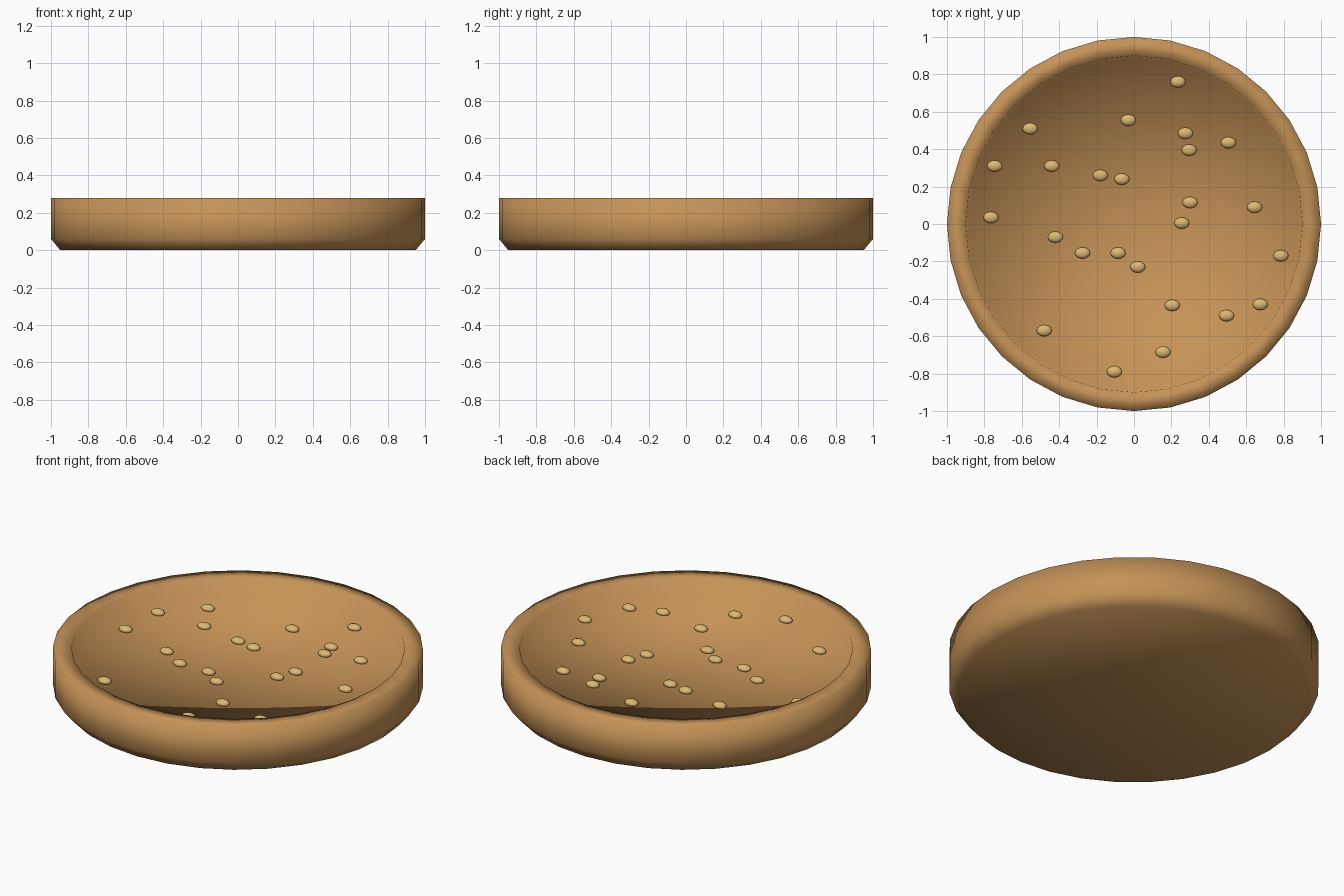
import bpy, bmesh, math

if "Cube" in bpy.data.objects:
    bpy.data.objects.remove(bpy.data.objects["Cube"])

SIDES = 32
FLOOR = 0.17


def material(name, rgb):
    m = bpy.data.materials.new(name)
    m.diffuse_color = (*rgb, 1)
    m.use_nodes = True
    m.node_tree.nodes["Principled BSDF"].inputs["Base Color"].default_value = m.diffuse_color
    return m


def finish(bm, name, mat):
    bmesh.ops.recalc_face_normals(bm, faces=bm.faces)
    for f in bm.faces:
        f.smooth = True
    me = bpy.data.meshes.new(name)
    bm.to_mesh(me)
    bm.free()
    me.materials.append(mat)
    ob = bpy.data.objects.new(name, me)
    bpy.context.collection.objects.link(ob)
    return ob


crust = material("crust", (0.56, 0.29, 0.095))
seed_mat = material("seed", (0.74, 0.48, 0.17))

# Bun base: lathed profile with chamfered foot, flat rim and recessed floor
profile = [(0, 0), (0.95, 0), (1, 0.06), (1, 0.28), (0.9, 0.28), (0.88, FLOOR), (0, FLOOR)]
bm = bmesh.new()
verts = [bm.verts.new((r, 0, z)) for r, z in profile]
edges = [bm.edges.new(p) for p in zip(verts, verts[1:])]
bmesh.ops.spin(bm, geom=verts + edges, cent=(0, 0, 0), axis=(0, 0, 1),
               angle=math.tau, steps=SIDES)
bmesh.ops.remove_doubles(bm, verts=bm.verts, dist=0.0005)
finish(bm, "bun_base", crust)

# Seeds scattered on the floor
spots = [(0.235, 0.76), (-0.03, 0.555), (-0.555, 0.51), (0.275, 0.485), (0.505, 0.435),
         (0.295, 0.395), (-0.745, 0.31), (-0.44, 0.31), (-0.18, 0.26), (-0.065, 0.24),
         (0.30, 0.115), (0.645, 0.09), (-0.765, 0.035), (0.255, 0.005), (-0.42, -0.07),
         (-0.275, -0.155), (-0.085, -0.155), (0.02, -0.23), (0.785, -0.17),
         (0.205, -0.435), (0.495, -0.49), (0.675, -0.43), (-0.48, -0.57),
         (0.155, -0.685), (-0.105, -0.79)]
bm = bmesh.new()
for x, y in spots:
    new = bmesh.ops.create_uvsphere(bm, u_segments=12, v_segments=8, radius=1)["verts"]
    bmesh.ops.scale(bm, vec=(0.041, 0.031, 0.02), verts=new)
    bmesh.ops.translate(bm, vec=(x, y, FLOOR + 0.008), verts=new)
finish(bm, "seeds", seed_mat)
